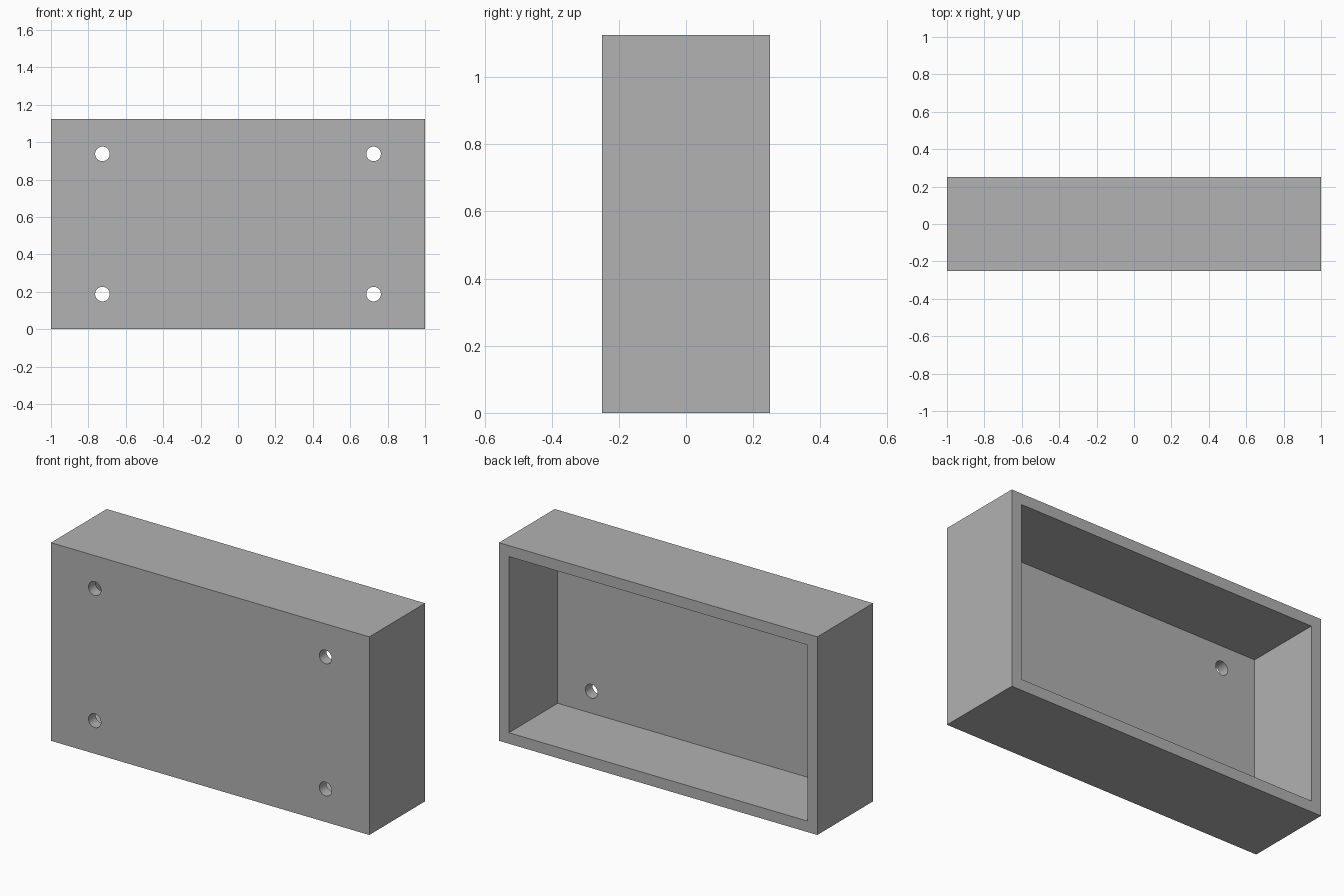
import bpy
import math

if "Cube" in bpy.data.objects:
    bpy.data.objects.remove(bpy.data.objects["Cube"], do_unlink=True)

WIDTH, DEPTH, HEIGHT = 2.0, 0.5, 1.125
WALL = 0.0625
HOLE_X, HOLE_Z, HOLE_R = 0.725, 0.375, 0.039

grey = bpy.data.materials.new("plain grey")
grey.use_nodes = True
grey.diffuse_color = (0.445, 0.445, 0.445, 1)
grey.node_tree.nodes["Principled BSDF"].inputs["Base Color"].default_value = grey.diffuse_color


def block(name, size, location):
    bpy.ops.mesh.primitive_cube_add(size=1, location=location)
    obj = bpy.context.object
    obj.name = name
    obj.scale = size
    bpy.ops.object.transform_apply(location=False, rotation=False, scale=True)
    obj.data.materials.append(grey)
    return obj


def cut(target, cutter):
    """Subtract the cutter from the target and discard the cutter."""
    cutter.hide_render = True
    bpy.context.view_layer.objects.active = target
    mod = target.modifiers.new("cut", "BOOLEAN")
    mod.operation = "DIFFERENCE"
    mod.solver = "EXACT"
    mod.object = cutter
    bpy.ops.object.modifier_apply(modifier=mod.name)
    bpy.data.objects.remove(cutter, do_unlink=True)


# Shallow box, open at the back
box = block("open_box", (WIDTH, DEPTH, HEIGHT), (0, 0, HEIGHT / 2))
cut(box, block("cavity_cutter", (WIDTH - 2 * WALL, DEPTH, HEIGHT - 2 * WALL),
               (0, WALL, HEIGHT / 2)))

# Four mounting holes through the front panel
for sx in (-1, 1):
    for sz in (-1, 1):
        bpy.ops.mesh.primitive_cylinder_add(
            vertices=48, radius=HOLE_R, depth=4 * WALL,
            location=(sx * HOLE_X, -DEPTH / 2, HEIGHT / 2 + sz * HOLE_Z),
            rotation=(math.pi / 2, 0, 0))
        hole = bpy.context.object
        hole.name = "hole_cutter"
        hole.data.materials.append(grey)
        cut(box, hole)

# Smooth hole walls with sharp box edges
bpy.ops.object.select_all(action="DESELECT")
box.select_set(True)
bpy.context.view_layer.objects.active = box
bpy.ops.object.shade_smooth_by_angle(angle=math.radians(30))
